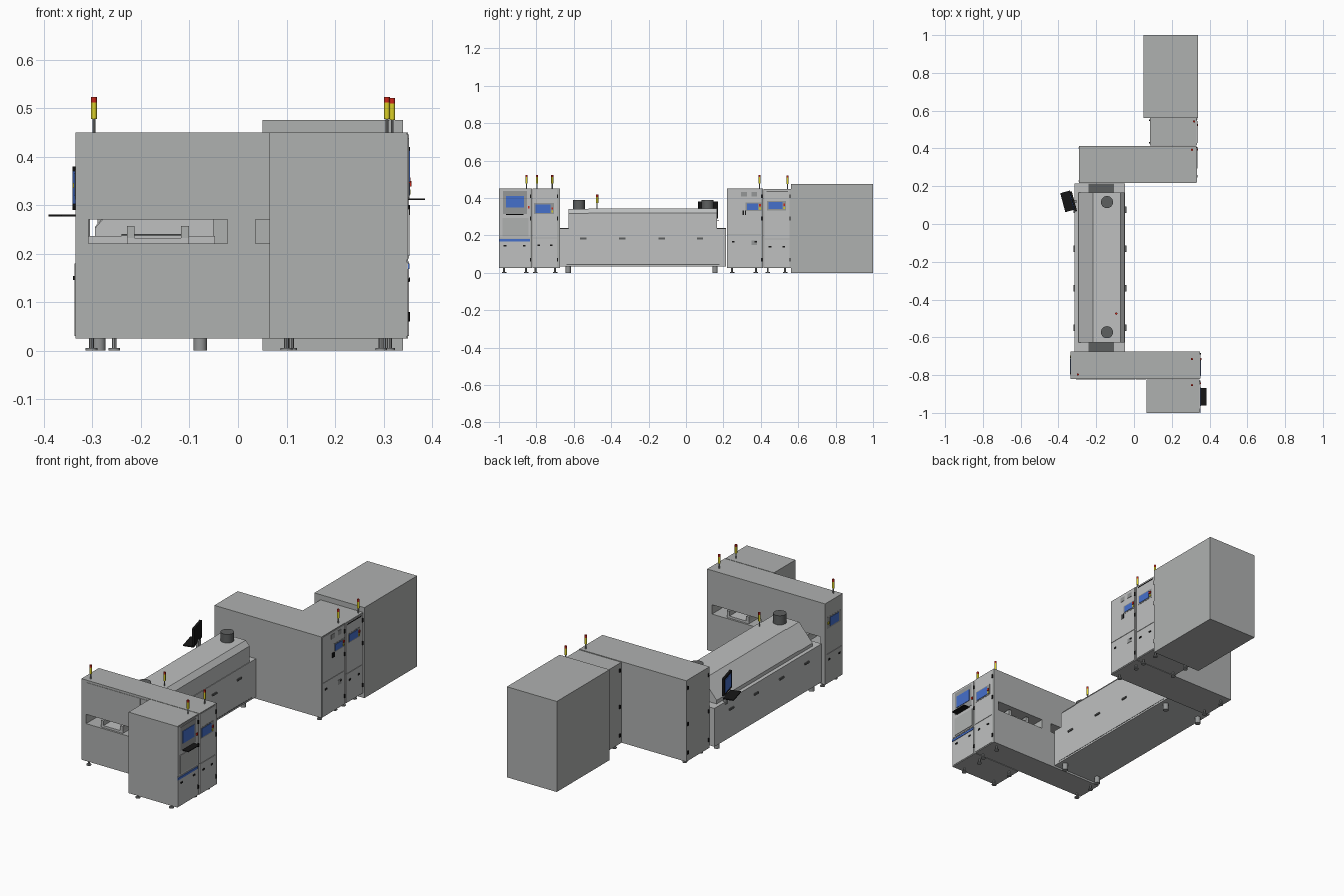
import bpy, bmesh, math
from mathutils import Matrix

if "Cube" in bpy.data.objects:
    bpy.data.objects.remove(bpy.data.objects["Cube"])


def material(name, r, g, b):
    m = bpy.data.materials.new(name)
    m.diffuse_color = (r, g, b, 1)
    m.use_nodes = True
    m.node_tree.nodes["Principled BSDF"].inputs["Base Color"].default_value = m.diffuse_color
    return m


BODY = material("body_grey", 0.43, 0.44, 0.435)
PANEL = material("panel_light_grey", 0.52, 0.53, 0.53)
STEEL = material("steel_grey", 0.30, 0.31, 0.31)
DARK = material("dark_grey", 0.11, 0.115, 0.115)
BLACK = material("black", 0.008, 0.008, 0.008)
BLUE = material("screen_blue", 0.06, 0.16, 0.60)
RED = material("signal_red", 0.60, 0.02, 0.01)
YELLOW = material("signal_yellow", 0.70, 0.62, 0.02)


def finish(name, bm, mat):
    bmesh.ops.recalc_face_normals(bm, faces=bm.faces)
    me = bpy.data.meshes.new(name)
    bm.to_mesh(me)
    bm.free()
    me.materials.append(mat)
    ob = bpy.data.objects.new(name, me)
    bpy.context.collection.objects.link(ob)
    return ob


def box(name, x, y, z, mat=BODY, turn=0):
    """Box from (min, max) pairs, turned about its own centre."""
    bm = bmesh.new()
    bmesh.ops.create_cube(bm, size=1)
    size = [p[1] - p[0] for p in (x, y, z)]
    mid = [(p[1] + p[0]) / 2 for p in (x, y, z)]
    bm.transform(Matrix.Translation(mid) @ Matrix.Rotation(turn, 4, 'Z') @ Matrix.Diagonal((*size, 1)))
    return finish(name, bm, mat)


def cylinder(name, x, y, z0, z1, r, mat, sides=16):
    bm = bmesh.new()
    bmesh.ops.create_cone(bm, cap_ends=True, segments=sides, radius1=r, radius2=r, depth=z1 - z0)
    bm.transform(Matrix.Translation((x, y, (z0 + z1) / 2)))
    ob = finish(name, bm, mat)
    for p in ob.data.polygons:
        p.use_smooth = abs(p.normal.z) < 0.5
    ob.data.set_sharp_from_angle(angle=math.radians(40))
    return ob


def extrusion(name, profile, y0, y1, mat):
    """Closed x-z profile swept along y."""
    bm = bmesh.new()
    face = bm.faces.new([bm.verts.new((x, y0, z)) for x, z in profile])
    new = bmesh.ops.extrude_face_region(bm, geom=[face])["geom"]
    bmesh.ops.translate(bm, vec=(0, y1 - y0, 0), verts=[v for v in new if isinstance(v, bmesh.types.BMVert)])
    return finish(name, bm, mat)


def side_plate(name, x, y, z, mat, side=1, t=0.003):
    """Thin plate on a face that looks along +x or -x."""
    return box(name, tuple(sorted((x, x + side * t))), y, z, mat)


def handles(name, x, ys, z, side=1, w=0.014, h=0.008):
    for i, y in enumerate(ys):
        side_plate(f"{name}_{i}", x, (y - w / 2, y + w / 2), (z - h / 2, z + h / 2), BLACK, side, 0.005)


def feet(name, xs, ys):
    for i, x in enumerate(xs):
        for j, y in enumerate(ys):
            cylinder(f"{name}_stem_{i}{j}", x, y, 0.004, 0.026, 0.005, STEEL, 8)
            cylinder(f"{name}_pad_{i}{j}", x, y, 0, 0.005, 0.012, STEEL, 12)


def signal_tower(name, x, y, z):
    cylinder(name + "_pole", x, y, z, z + 0.028, 0.003, STEEL, 8)
    cylinder(name + "_yellow", x, y, z + 0.027, z + 0.061, 0.006, YELLOW, 12)
    cylinder(name + "_red", x, y, z + 0.061, z + 0.073, 0.006, RED, 12)


# Large cabinets
box("end_cabinet", (0.05, 0.34), (0.562, 1.0), (0.004, 0.475))
box("end_cabinet_base", (0.05, 0.34), (0.562, 1.0), (0, 0.004))
box("buffer_cabinet", (0.085, 0.332), (0.415, 0.562), (0.025, 0.448))
box("rear_shuttle_cabinet", (-0.29, 0.332), (0.218, 0.412), (0.025, 0.45))
box("loader_cabinet", (0.065, 0.348), (-1.0, -0.823), (0.025, 0.45))
shuttle = box("front_shuttle_cabinet", (-0.335, 0.35), (-0.82, -0.675), (0.025, 0.45))

# Conveyor slots through the front shuttle cabinet
for i, (a, b) in enumerate(((-0.308, -0.022), (0.036, 0.322))):
    cutter = box("slot_cutter", (a, b), (-0.9, -0.6), (0.221, 0.27))
    cutter.hide_render = True
    mod = shuttle.modifiers.new("slot", 'BOOLEAN')
    mod.operation, mod.object, mod.solver = 'DIFFERENCE', cutter, 'EXACT'
    bpy.context.view_layer.objects.active = shuttle
    bpy.ops.object.modifier_apply(modifier=mod.name)
    bpy.data.objects.remove(cutter)
    m = (a + b) / 2
    box(f"conveyor_bed_{i}", (m - 0.064, m + 0.064), (-0.81, -0.685), (0.221, 0.232), PANEL)
    for s in (-1, 1):
        c = m + s * 0.056
        box(f"conveyor_rail_{i}_{s}", (c - 0.008, c + 0.008), (-0.81, -0.685), (0.232, 0.257), BODY)
box("front_cover_large", (-0.306, 0.008), (-0.822, -0.82), (0.295, 0.438))
box("front_cover_small", (0.011, 0.064), (-0.822, -0.82), (0.295, 0.438))

# Doors on the operator (+x) side: name, x face, y range, lower and upper door split
for name, x, y0, y1, split in (("loader", 0.348, -0.998, -0.835, 0.185), ("front_shuttle", 0.35, -0.818, -0.69, 0.187),
                               ("rear_shuttle", 0.332, 0.222, 0.402, 0.205), ("buffer", 0.332, 0.419, 0.553, 0.18)):
    side_plate(name + "_lower_door", x, (y0, y1), (0.03, split - 0.003), PANEL, t=0.002)
    side_plate(name + "_upper_door", x, (y0, y1), (split + 0.003, 0.445), PANEL, t=0.002)
    handles(name + "_handle", x, (y0 + 0.03, y1 - 0.03), split - 0.04)
    for k, z in enumerate((0.07, 0.29, 0.41)):
        handles(f"{name}_hinge_{k}", x, (y1 + 0.003,), z, w=0.006, h=0.02)

# Loader operator station
side_plate("loader_screen_frame", 0.35, (-0.978, -0.85), (0.315, 0.438), STEEL, t=0.002)
side_plate("loader_screen", 0.352, (-0.963, -0.866), (0.348, 0.412), BLUE)
side_plate("loader_mid_panel", 0.35, (-0.98, -0.842), (0.195, 0.292), BODY)
side_plate("loader_blue_stripe", 0.35, (-1.0, -0.835), (0.168, 0.18), BLUE)
box("loader_keyboard", (0.35, 0.385), (-0.962, -0.868), (0.31, 0.314), BLACK)

# Touch screens and buttons on the operator side
for name, x, y0, y1, z0, z1 in (("front_shuttle", 0.352, -0.805, -0.725, 0.32, 0.366),
                                ("rear_shuttle", 0.334, 0.326, 0.385, 0.337, 0.37),
                                ("buffer", 0.334, 0.442, 0.515, 0.34, 0.378)):
    side_plate(name + "_screen_frame", x, (y0 - 0.008, y1 + 0.02), (z0 - 0.006, z1 + 0.006), STEEL, t=0.001)
    side_plate(name + "_screen", x, (y0, y1), (z0, z1), BLUE)
    side_plate(name + "_stop_button", x, (y1 + 0.005, y1 + 0.015), (z0 + 0.018, z0 + 0.03), RED, t=0.006)
    side_plate(name + "_start_button", x, (y1 + 0.005, y1 + 0.015), (z0 + 0.002, z0 + 0.012), YELLOW, t=0.004)
side_plate("loader_stop_button", 0.35, (-0.846, -0.838), (0.345, 0.357), RED, t=0.006)
for y in (0.306, 0.318):
    side_plate("rear_shuttle_latch", 0.334, (y - 0.003, y + 0.003), (0.308, 0.334), BLACK)
for i, (y, z) in enumerate(((0.365, 0.42), (0.31, 0.42), (0.365, 0.16))):
    side_plate(f"rear_shuttle_label_{i}", 0.334, (y - 0.015, y + 0.015), (z - 0.012, z + 0.012), STEEL, t=0.002)
side_plate("buffer_top_trim", 0.334, (0.43, 0.545), (0.434, 0.438), BLACK, t=0.002)

# Far (-x) sides of the shuttles
side_plate("front_shuttle_far_frame", -0.335, (-0.805, -0.69), (0.312, 0.372), STEEL, -1, 0.001)
side_plate("front_shuttle_far_screen", -0.335, (-0.785, -0.715), (0.32, 0.366), BLUE, -1)
side_plate("front_shuttle_far_button", -0.335, (-0.705, -0.695), (0.335, 0.346), YELLOW, -1, 0.005)
side_plate("front_shuttle_far_door", -0.335, (-0.81, -0.685), (0.03, 0.18), BODY, -1, 0.002)
handles("front_shuttle_far_handle", -0.335, (-0.79, -0.705), 0.15, -1)
for z in (0.07, 0.22, 0.41):
    handles("rear_shuttle_far_hinge", -0.29, (0.228, 0.402), z, -1, 0.007, 0.018)
    handles("buffer_far_hinge", 0.085, (0.43, 0.55), z, -1, 0.007, 0.018)

# Oven: base, hood in two sections, end conveyors
box("oven_base", (-0.315, -0.047), (-0.675, 0.215), (0.035, 0.236), PANEL)
hood = [(-0.295, 0.236), (-0.295, 0.255), (-0.217, 0.345), (-0.072, 0.345), (-0.05, 0.32), (-0.05, 0.236)]
extrusion("oven_hood_main", hood, -0.52, 0.167, PANEL)
extrusion("oven_hood_end", [(x, z - 0.003 if z > 0.24 else z) for x, z in hood], -0.628, -0.52, PANEL)
for i, (y0, y1) in enumerate(((-0.674, -0.628), (0.167, 0.214))):
    box(f"oven_end_conveyor_{i}", (-0.24, -0.107), (y0, y1), (0.236, 0.24), DARK)
box("oven_lower_trim", (-0.046, -0.045), (-0.64, 0.18), (0.043, 0.047), DARK)
for i, y in enumerate((-0.55, -0.34, -0.13, 0.075)):
    for x, s in ((-0.047, 1), (-0.315, -1)):
        side_plate(f"oven_handle_{i}_{s}", x, (y - 0.017, y + 0.017), (0.179, 0.188), DARK, s, 0.006)
for y in (-0.573, 0.116):
    cylinder("oven_exhaust", -0.143, y, 0.335, 0.39, 0.032, DARK, 24)
for x in (-0.287, -0.078):
    for y in (-0.63, 0.155):
        cylinder("oven_foot", x, y, 0, 0.037, 0.014, STEEL)

# Oven monitor and keyboard, slightly turned
TURN = math.radians(15)
box("oven_keyboard", (-0.378, -0.324), (0.068, 0.172), (0.276, 0.281), BLACK, TURN)
box("oven_monitor", (-0.327, -0.315), (0.065, 0.172), (0.29, 0.38), BLACK, TURN)
box("oven_monitor_screen", (-0.330, -0.3265), (0.076, 0.16), (0.302, 0.37), BLUE, TURN)
box("oven_monitor_arm", (-0.322, -0.305), (0.11, 0.127), (0.225, 0.30), STEEL)

# Levelling feet
feet("front_shuttle_foot", (-0.302, 0.312), (-0.805, -0.7))
feet("loader_foot", (0.1, 0.295), (-0.973, -0.855))
feet("rear_shuttle_foot", (-0.255, 0.3), (0.246, 0.374))
feet("buffer_foot", (0.11, 0.305), (0.437, 0.53))

# Signal towers
for i, (x, y, z) in enumerate(((0.307, -0.853, 0.45), (0.307, -0.715, 0.45), (-0.297, -0.797, 0.45),
                               (-0.094, -0.475, 0.345), (0.307, 0.393, 0.45), (0.318, 0.543, 0.448))):
    signal_tower(f"signal_tower_{i}", x, y, z)
